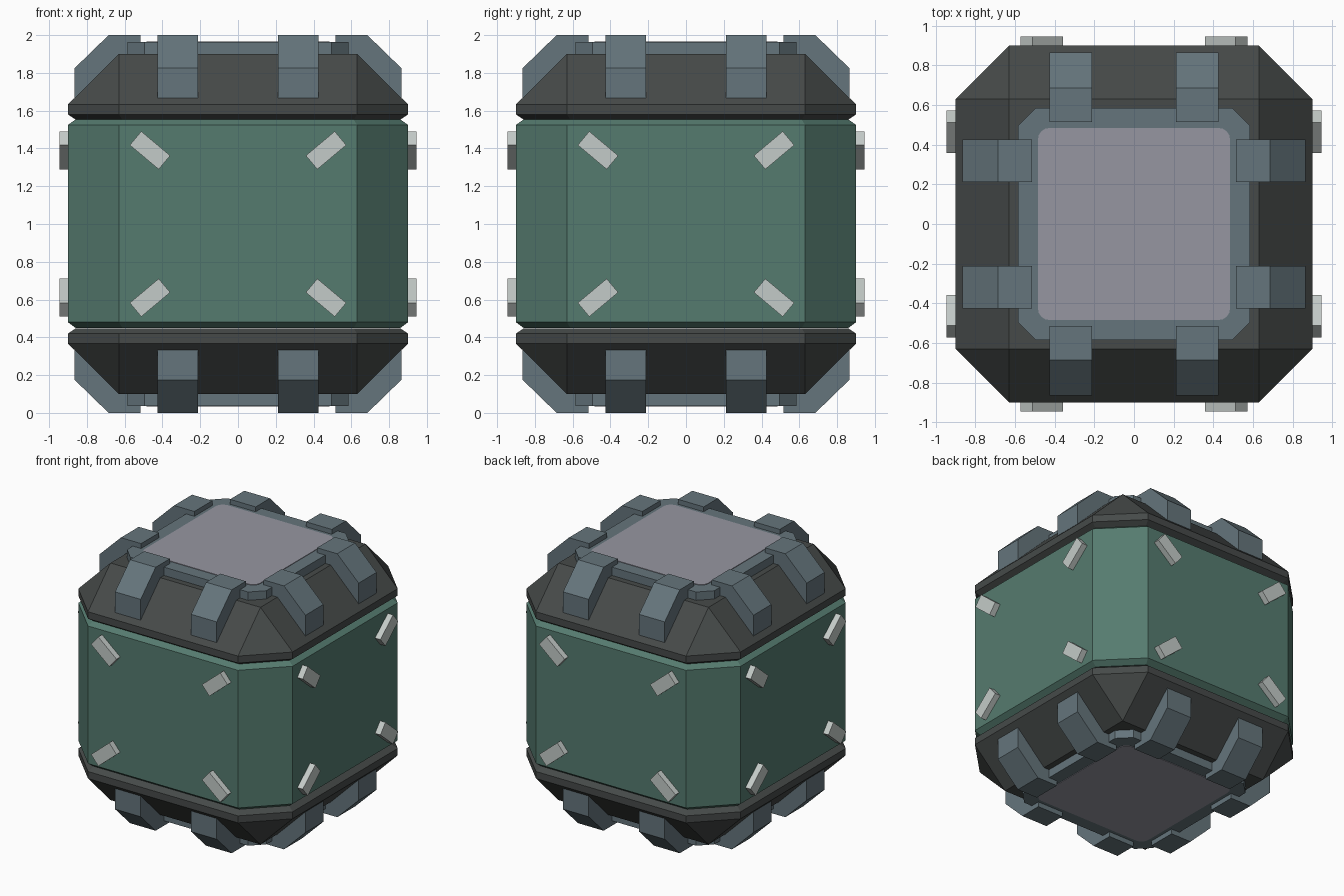
import bpy, bmesh, math
from mathutils import Matrix, Vector

if "Cube" in bpy.data.objects:
    bpy.data.objects.remove(bpy.data.objects["Cube"])


def material(name, rgb):
    m = bpy.data.materials.new(name)
    lin = [(c / 255 / 12.92) if c < 10 else ((c / 255 + 0.055) / 1.055) ** 2.4 for c in rgb]
    m.diffuse_color = (*lin, 1)
    m.use_nodes = True
    m.node_tree.nodes["Principled BSDF"].inputs["Base Color"].default_value = m.diffuse_color
    return m


GREEN = material("green paint", (85, 123, 111))
DARK = material("dark metal", (70, 74, 73))
STEEL = material("blue grey steel", (101, 117, 124))
PANEL = material("lilac grey panel", (150, 150, 161))
TAB = material("pale grey tab", (196, 203, 200))


def finish(name, bm, mat):
    bmesh.ops.remove_doubles(bm, verts=bm.verts, dist=1e-4)
    bmesh.ops.recalc_face_normals(bm, faces=bm.faces)
    me = bpy.data.meshes.new(name)
    bm.to_mesh(me)
    bm.free()
    me.materials.append(mat)
    ob = bpy.data.objects.new(name, me)
    bpy.context.collection.objects.link(ob)
    return ob


def octagon(half, flat):
    """Square of the given half size whose straight sides run from -flat to flat."""
    return [(half, -flat), (half, flat), (flat, half), (-flat, half),
            (-half, flat), (-half, -flat), (-flat, -half), (flat, -half)]


def rounded(half, r, n=4):
    pts = []
    for q in range(4):
        c = Vector((half - r, half - r)) @ Matrix.Rotation(-q * math.pi / 2, 2)
        for i in range(n + 1):
            a = (q + i / n) * math.pi / 2
            pts.append((c.x + r * math.cos(a), c.y + r * math.sin(a)))
    # corner order check: the outline is walked by angle
    return sorted(pts, key=lambda p: math.atan2(p[1], p[0]))


def stack(name, rings, mat):
    """Join outlines at rising heights into a closed solid."""
    bm = bmesh.new()
    loops = [[bm.verts.new((x, y, z)) for x, y in pts] for pts, z in rings]
    n = len(loops[0])
    for a, b in zip(loops, loops[1:]):
        for i in range(n):
            j = (i + 1) % n
            bm.faces.new((a[i], a[j], b[j], b[i]))
    bm.faces.new(loops[0][::-1])
    bm.faces.new(loops[-1])
    return finish(name, bm, mat)


def add_prism(bm, profile, x0, x1, mat4):
    """Extrude a (y, z) profile along x, then place it."""
    a = [bm.verts.new(mat4 @ Vector((x0, y, z))) for y, z in profile]
    b = [bm.verts.new(mat4 @ Vector((x1, y, z))) for y, z in profile]
    n = len(a)
    for i in range(n):
        j = (i + 1) % n
        bm.faces.new((a[i], a[j], b[j], b[i]))
    bm.faces.new(a[::-1])
    bm.faces.new(b)


WIDE, NARROW = octagon(0.9, 0.63), octagon(0.86, 0.613)

# Main body with a tapered groove at each end
stack("body", [(NARROW, 0.45), (WIDE, 0.48), (WIDE, 1.525), (NARROW, 1.553)], GREEN)

# Top and bottom groups mirror each other about z = 1
for side, s in (("top", 1), ("bottom", -1)):
    def z(h):
        return 1 + s * (h - 1)

    # Sloped cap ending in a square
    stack(side + "_cap", [(NARROW, z(1.553)), (WIDE, z(1.58)), (WIDE, z(1.633)),
                          (octagon(0.63, 0.63), z(1.9))], DARK)
    # Raised frame and the panel set in it
    stack(side + "_frame", [(octagon(0.585, 0.495), z(1.89)),
                            (octagon(0.585, 0.495), z(1.963))], STEEL)
    lid = rounded(0.485, 0.06)
    stack(side + "_panel", [(lid, z(1.95)), (lid, z(1.967))], PANEL)

    # Two clamp blocks on each of the four edges
    profile = [(-0.515, z(1.88)), (-0.515, z(2)), (-0.685, z(2)), (-0.865, z(1.825)),
               (-0.865, z(1.66)), (-0.64, z(1.88))]
    bm = bmesh.new()
    for k in range(4):
        turn = Matrix.Rotation(k * math.pi / 2, 4, 'Z')
        for x0, x1 in ((-0.427, -0.212), (0.212, 0.427)):
            add_prism(bm, profile, x0, x1, turn)
    finish(side + "_clamps", bm, STEEL)

# Slanted tabs near the corners of each side face, pointing to its centre
bm = bmesh.new()
for k in range(4):
    turn = Matrix.Rotation(k * math.pi / 2, 4, 'Z')
    for sx in (-1, 1):
        for sz in (-1, 1):
            place = (turn @ Matrix.Translation((sx * 0.466, -0.915, 1 + sz * 0.39))
                     @ Matrix.Rotation(-sx * sz * math.radians(40), 4, 'Y')
                     @ Matrix.Diagonal((0.2, 0.06, 0.095, 1)))
            bmesh.ops.create_cube(bm, size=1, matrix=place)
finish("side_tabs", bm, TAB)
